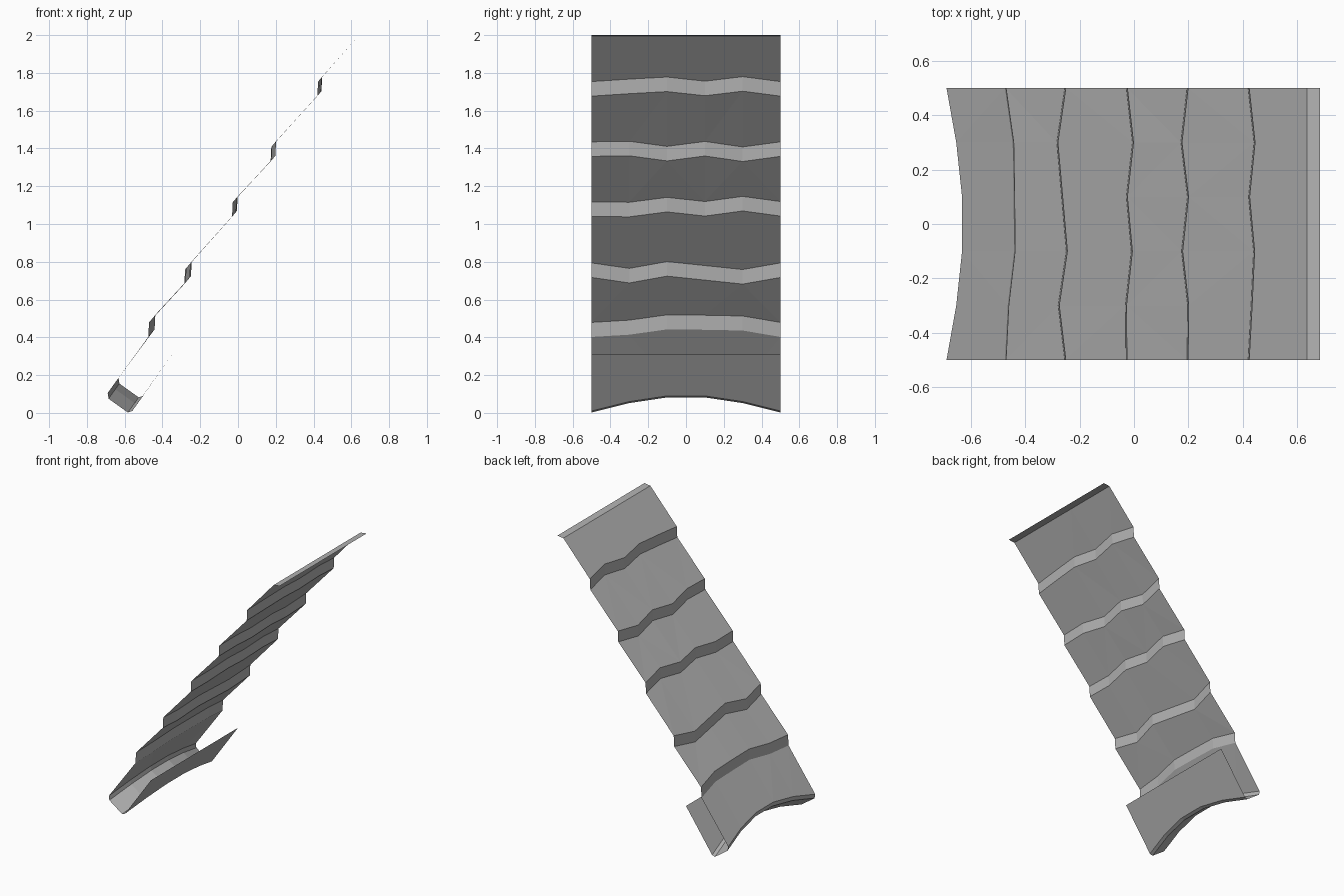
import bpy
import bmesh

default_cube = bpy.data.objects.get("Cube")
if default_cube:
    bpy.data.objects.remove(default_cube, do_unlink=True)

# One plain grey for the whole sheet
grey = bpy.data.materials.new("plain grey")
grey.use_nodes = True
colour = (0.45, 0.45, 0.45, 1)
grey.diffuse_color = colour
grey.node_tree.nodes["Principled BSDF"].inputs["Base Color"].default_value = colour

# Six columns across the width
COLUMNS = [-0.5, -0.3, -0.1, 0.1, 0.3, 0.5]


def wavy_row(x, z, waves, slope):
    """A row across the width, each point slid along the slope by its wave height."""
    return [(x + wave / slope, y, z + wave) for y, wave in zip(COLUMNS, waves)]


def build_sheet(name, rows):
    """Join neighbouring rows with quads into one flat shaded sheet."""
    bm = bmesh.new()
    grid = [[bm.verts.new(point) for point in row] for row in rows]
    for lower, upper in zip(grid, grid[1:]):
        for i in range(len(COLUMNS) - 1):
            bm.faces.new((lower[i], upper[i], upper[i + 1], lower[i + 1]))
    # Thatch courses are gently twisted, so keep their facets crisp
    bmesh.ops.triangulate(bm, faces=bm.faces[:], quad_method="SHORT_EDGE")
    mesh = bpy.data.meshes.new(name)
    bm.to_mesh(mesh)
    bm.free()
    mesh.materials.append(grey)
    sheet = bpy.data.objects.new(name, mesh)
    bpy.context.collection.objects.link(sheet)
    return sheet


straight = [0] * len(COLUMNS)
eave_arch = [0, 0.05, 0.08, 0.08, 0.05, 0]
eave_slope = 1.4

# Each step: x, z of its foot, and its ragged edge in thousandths
STEPS = [
    (-0.475, 0.402, [0, 12, 40, 38, 34, 0]),
    (-0.255, 0.717, [0, -29, 7, -14, -35, 0]),
    (-0.03, 1.04, [0, -2, 24, 2, 29, 2]),
    (0.195, 1.358, [0, 3, -24, 2, -27, 0]),
    (0.42, 1.677, [0, 13, 24, 2, 26, 0]),
]
STEP_HEIGHT = 0.077

# Roof sheet: arched eave, five ragged steps, then a flat ridge lip
roof_rows = [wavy_row(-0.69, 0.105, eave_arch, eave_slope)]
for x, z, ragged in STEPS:
    waves = [value / 1000 for value in ragged]
    roof_rows.append(wavy_row(x, z, waves, 1.2))
    roof_rows.append(wavy_row(x + 0.004, z + STEP_HEIGHT, waves, 1.2))
roof_rows.append(wavy_row(0.637, 1.994, straight, eave_slope))
roof_rows.append(wavy_row(0.685, 2.0, straight, eave_slope))

# Eave edge and underside flap: bevelled rim folded back beneath the sheet
rim_profile = [(-0.56, 0.01), (-0.583, 0.002), (-0.685, 0.075), (-0.69, 0.105)]
flap_rows = [wavy_row(-0.35, 0.31, straight, eave_slope)]
flap_rows += [wavy_row(x, z, eave_arch, eave_slope) for x, z in rim_profile]

build_sheet("roof_sheet", roof_rows)
build_sheet("eave_rim_and_flap", flap_rows)
